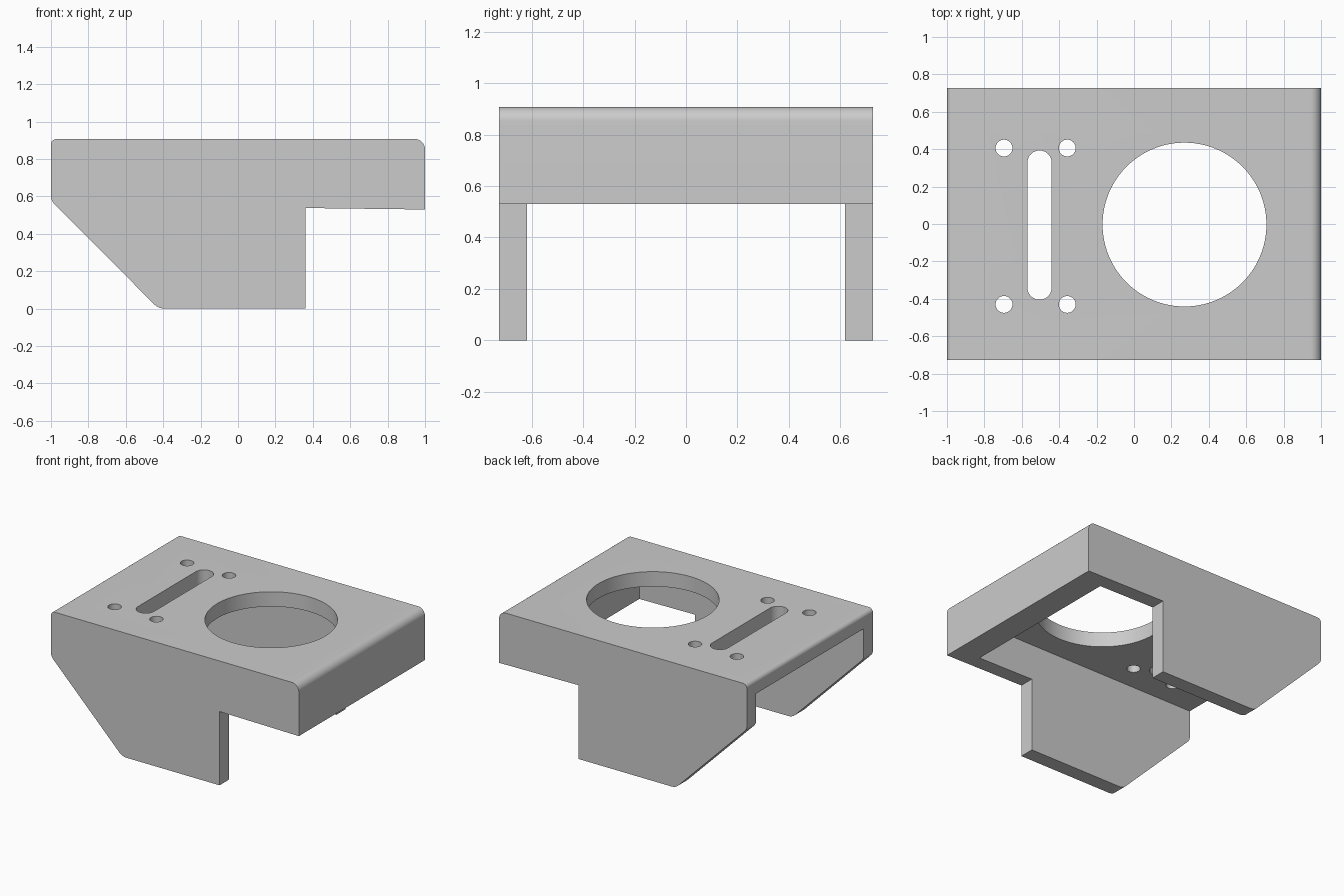
import bpy, bmesh, math
from mathutils import Vector, Matrix

if "Cube" in bpy.data.objects:
    bpy.data.objects.remove(bpy.data.objects["Cube"])


def rounded(corners, seg=8):
    """Outline from (u, v, radius) corners, filleting those with a radius."""
    out = []
    n = len(corners)
    for i, (u, v, r) in enumerate(corners):
        p = Vector((u, v))
        if r == 0:
            out.append(p)
            continue
        a = (Vector(corners[i - 1][:2]) - p).normalized()
        b = (Vector(corners[(i + 1) % n][:2]) - p).normalized()
        half = a.angle(b) / 2
        centre = p + (a + b).normalized() * (r / math.sin(half))
        start = p + a * (r / math.tan(half)) - centre
        end = p + b * (r / math.tan(half)) - centre
        for k in range(seg + 1):
            d = start.lerp(end, k / seg).normalized()
            out.append(centre + d * r)
    return out


def prism(name, points, vector):
    """Extrude a closed outline of 3D points along a vector."""
    bm = bmesh.new()
    face = bm.faces.new([bm.verts.new(p) for p in points])
    ext = bmesh.ops.extrude_face_region(bm, geom=[face])["geom"]
    bmesh.ops.translate(bm, vec=vector,
                        verts=[g for g in ext if isinstance(g, bmesh.types.BMVert)])
    bmesh.ops.recalc_face_normals(bm, faces=bm.faces)
    mesh = bpy.data.meshes.new(name)
    bm.to_mesh(mesh)
    bm.free()
    obj = bpy.data.objects.new(name, mesh)
    bpy.context.collection.objects.link(obj)
    return obj


def upright_cutter(name, outline):
    """Vertical cutter through the top plate only."""
    return prism(name, [(x, y, 0.7) for x, y in outline], (0, 0, 0.4))


def circle(cx, cy, r, n):
    return [(cx + r * math.cos(2 * math.pi * i / n),
             cy + r * math.sin(2 * math.pi * i / n)) for i in range(n)]


W = 0.727        # half width
WALL = 0.108     # side cheek and top plate thickness
H = 0.907        # total height

# Bracket body from its side profile
profile = rounded([(-1, H, 0.03), (-1, 0.578, 0.06), (-0.425, 0, 0.08),
                   (0.36, 0, 0), (0.36, 0.538, 0), (1, 0.53, 0), (1, H, 0.055)])
body = prism("mounting_bracket", [(x, -W, z) for x, z in profile], (0, 2 * W, 0))

# Hollow under the plate, open at the rear and below
inner = W - WALL
hollow = prism("hollow_cutter",
               [(-1.5, -inner, -0.5), (0.81, -inner, -0.5),
                (0.81, inner, -0.5), (-1.5, inner, -0.5)], (0, 0, 0.5 + H - WALL))

# Round opening, slot and four screw holes
cutters = [hollow, upright_cutter("opening_cutter", circle(0.27, -0.003, 0.438, 96))]
cutters.append(upright_cutter("slot_cutter", rounded(
    [(-0.57, -0.405, 0.0649), (-0.44, -0.405, 0.0649),
     (-0.44, 0.393, 0.0649), (-0.57, 0.393, 0.0649)])))
for x in (-0.695, -0.357):
    for y in (-0.43, 0.406):
        cutters.append(upright_cutter("screw_hole_cutter", circle(x, y, 0.045, 32)))

bpy.context.view_layer.objects.active = body
body.select_set(True)
for c in cutters:
    mod = body.modifiers.new("cut", 'BOOLEAN')
    mod.operation = 'DIFFERENCE'
    mod.solver = 'EXACT'
    mod.object = c
    bpy.ops.object.modifier_apply(modifier=mod.name)
    bpy.data.objects.remove(c, do_unlink=True)

bpy.ops.object.shade_smooth_by_angle(angle=math.radians(30))
